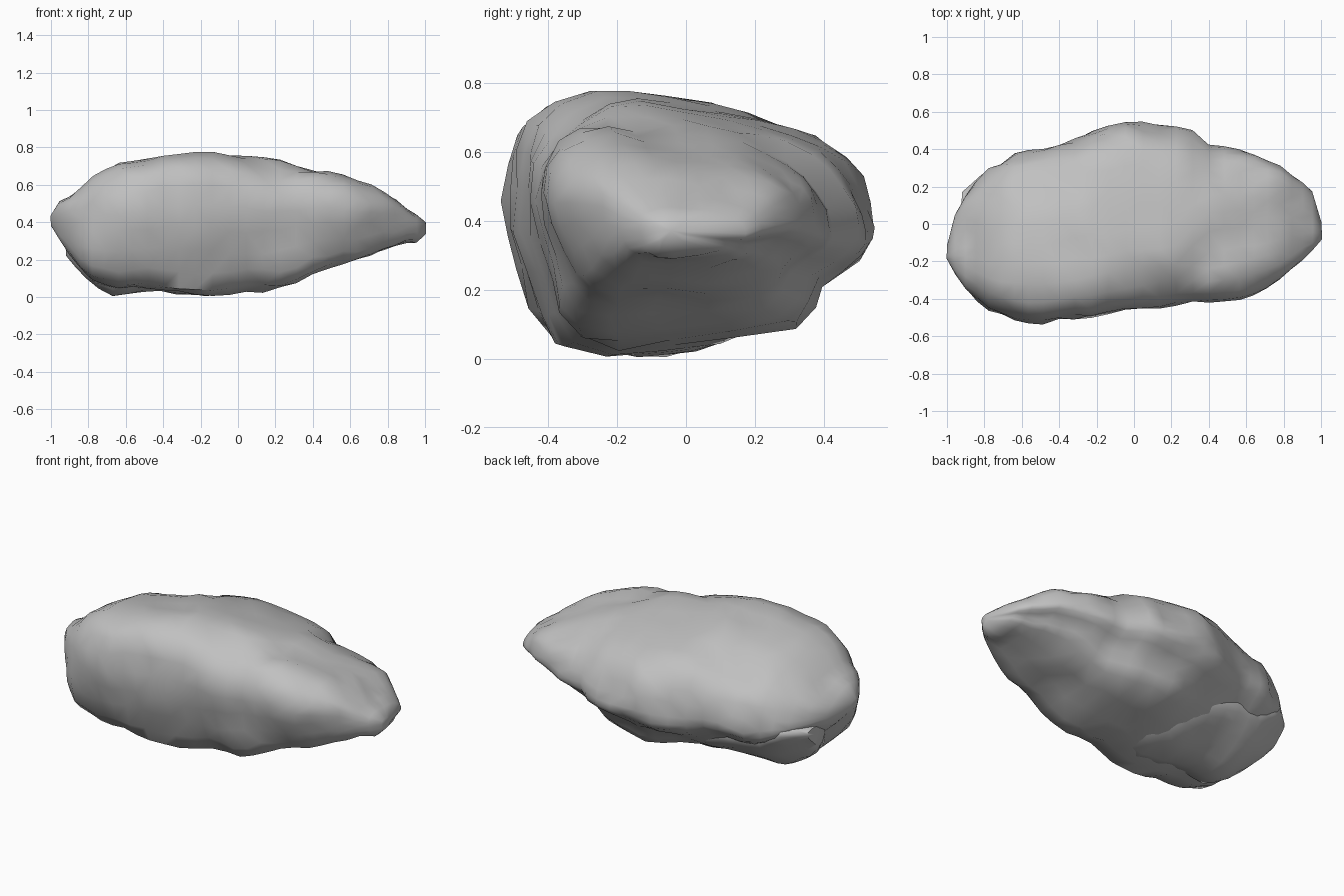
import bpy, bmesh, math
from mathutils import noise

cube = bpy.data.objects.get("Cube")
if cube:
    bpy.data.objects.remove(cube, do_unlink=True)

stone = bpy.data.materials.new("grey stone")
stone.use_nodes = True
grey = (0.53, 0.53, 0.53, 1)
stone.diffuse_color = grey
stone.node_tree.nodes["Principled BSDF"].inputs["Base Color"].default_value = grey


def lerp_row(rows, x):
    """Interpolate the outline (front, back, bottom, top) at x."""
    for a, b in zip(rows, rows[1:]):
        if x <= b[0]:
            t = (x - a[0]) / (b[0] - a[0])
            return [p + (q - p) * t for p, q in zip(a[1:], b[1:])]
    return rows[-1][1:]


def refine(points):
    """Add a smooth midpoint between the points of a closed section."""
    result = []
    for i, p in enumerate(points):
        before, after = points[i - 1], points[(i + 1) % len(points)]
        beyond = points[(i + 2) % len(points)]
        result.append(p)
        result.append(tuple((9 * (b + c) - a - d) / 16
                            for a, b, c, d in zip(before, p, after, beyond)))
    return result


def rock(name, rows, right_section, left_section, rings, rough):
    """Loft along x, blending two sections, then roughen the surface."""
    bm = bmesh.new()
    loops = []
    first, last = rows[0][0], rows[-1][0]
    pairs = list(zip(refine(right_section), refine(left_section)))
    sides = len(pairs)
    for i in range(rings):
        # rings gather near both ends
        u = i / (rings - 1)
        u = 0.6 * u + 0.4 * (0.5 - 0.5 * math.cos(math.pi * u))
        x = first + (last - first) * u
        blend = min(max((x + 0.35) / 0.35, 0), 1)
        front, back, bottom, top = lerp_row(rows, x)
        loop = []
        for p, q in pairs:
            across, up = (a + (b - a) * blend for a, b in zip(p, q))
            loop.append(bm.verts.new((
                x,
                (front + back + across * (back - front)) / 2,
                (bottom + top + up * (top - bottom)) / 2)))
        loops.append(loop)
    for a, b in zip(loops, loops[1:]):
        for k in range(sides):
            n = (k + 1) % sides
            bm.faces.new((a[k], a[n], b[n], b[k]))
    bm.faces.new(loops[0])
    bm.faces.new(loops[-1])
    bmesh.ops.poke(bm, faces=[f for f in bm.faces if len(f.verts) > 4])
    # broad lumps and fine chips
    for v in bm.verts:
        p = v.co.copy()
        shift = noise.noise_vector(p * 4) + 0.6 * noise.noise_vector(p * 9)
        shift.x *= 0.2
        v.co += shift * rough
        v.co.z = max(v.co.z, 0)
    bmesh.ops.triangulate(bm, faces=bm.faces)
    bmesh.ops.recalc_face_normals(bm, faces=bm.faces)
    mesh = bpy.data.meshes.new(name)
    bm.to_mesh(mesh)
    bm.free()
    mesh.materials.append(stone)
    obj = bpy.data.objects.new(name, mesh)
    bpy.context.collection.objects.link(obj)
    bpy.ops.object.select_all(action="DESELECT")
    obj.select_set(True)
    bpy.context.view_layer.objects.active = obj
    bpy.ops.object.shade_smooth_by_angle(angle=math.radians(50))


# Main boulder: steep front, back sloping away above and below
upper = [(-1, .25), (-.91, .77), (-.55, 1), (-.1, .95), (.35, .85),
         (.71, .62), (.92, .34), (1, -.04)]
front_foot = [(-.2, -1), (-.73, -.93), (-.91, -.42)]
undercut = upper + [(.93, -.3), (.65, -.55), (.3, -.8)] + front_foot
full = upper + [(.95, -.27), (.73, -.5), (.54, -.84)] + front_foot
# x, front, back, bottom, top
body_rows = [
    (-1, -.17, -.1, .37, .43),
    (-.95, -.27, .05, .3, .51),
    (-.88, -.37, .18, .21, .55),
    (-.79, -.46, .28, .11, .63),
    (-.65, -.5, .37, .04, .71),
    (-.48, -.53, .42, .05, .74),
    (-.23, -.5, .5, .03, .78),
    (0, -.45, .54, .02, .755),
    (.28, -.43, .53, .06, .71),
    (.4, -.43, .42, .12, .68),
    (.6, -.38, .39, .2, .62),
    (.8, -.28, .31, .27, .55),
    (.95, -.16, .19, .3, .46),
    (1, -.08, .02, .34, .4),
]
rock("boulder_body", body_rows, undercut, full, 28, 0.03)

# Keeled slab beneath the right end
keel = [
    (-1, .2), (-.8, .8), (-.3, 1), (.4, .95), (.9, .8), (1, .4),
    (.78, -.15), (.35, -.72), (-.1, -1), (-.65, -.85),
]
slab_rows = [
    (-.92, 0, .17, .22, .35),
    (-.8, -.25, .27, .1, .4),
    (-.67, -.32, .28, .01, .36),
    (-.45, -.33, .31, .03, .32),
    (-.2, -.32, .28, .01, .26),
    (0, -.22, .15, .04, .18),
]
rock("lower_slab", slab_rows, keel, keel, 14, 0.02)
